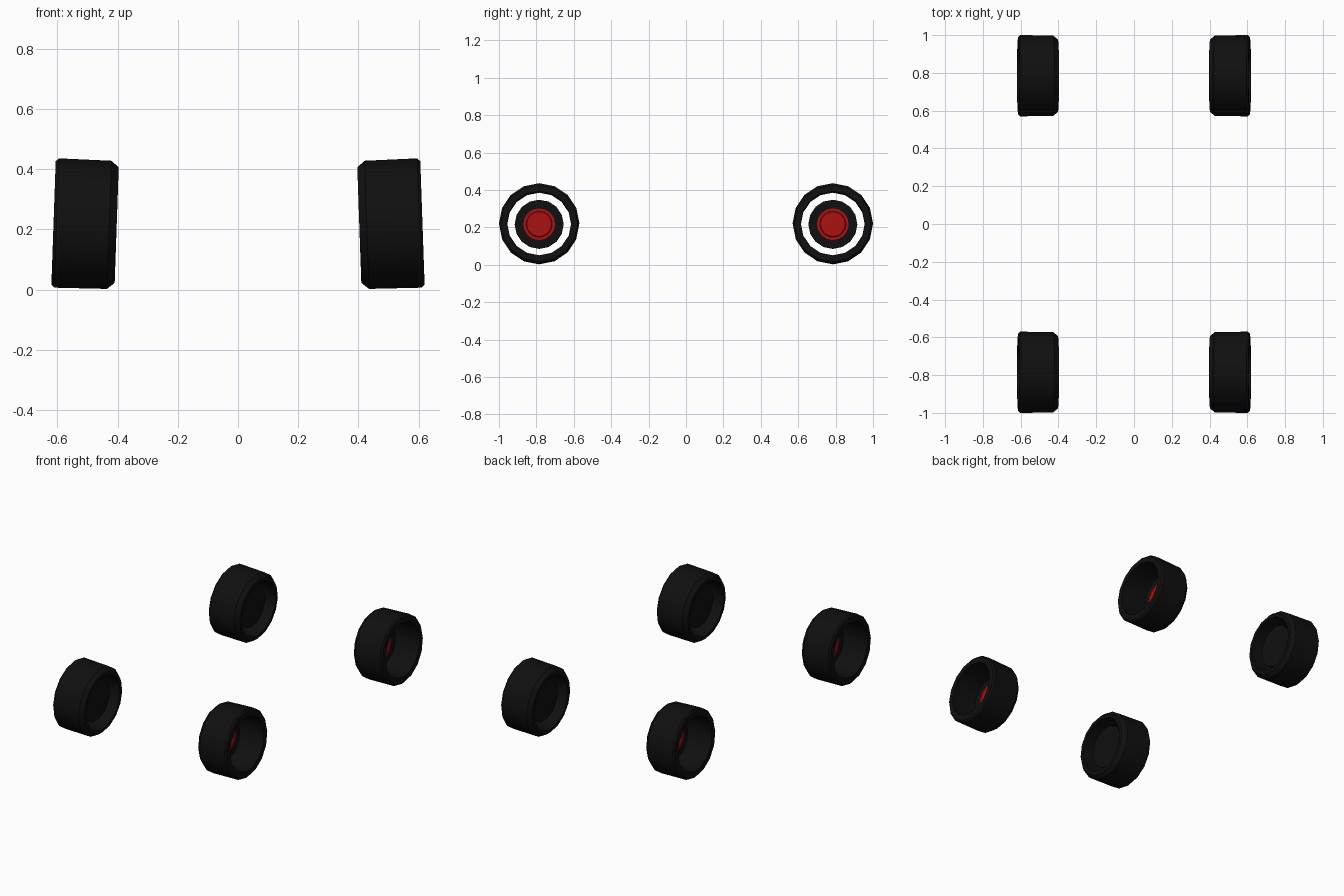
import bpy, bmesh, math
from mathutils import Matrix

if "Cube" in bpy.data.objects:
    bpy.data.objects.remove(bpy.data.objects["Cube"])

SEG = 16
CAMBER = math.radians(2.0)


def material(name, rgb):
    m = bpy.data.materials.new(name)
    m.diffuse_color = (*rgb, 1.0)
    m.use_nodes = True
    m.node_tree.nodes["Principled BSDF"].inputs["Base Color"].default_value = m.diffuse_color
    return m


rubber = material("black rubber", (0.005, 0.005, 0.005))
red = material("red cap", (0.40, 0.006, 0.006))


def lathe(name, profile, mat, placement, closed):
    """Spin (offset along axle, radius) points around the x axis."""
    bm = bmesh.new()
    rings = []
    for u, r in profile:
        rings.append([bm.verts.new((u, r * math.cos(a), r * math.sin(a)))
                      for a in (2 * math.pi * i / SEG for i in range(SEG))])
    pairs = list(zip(rings, rings[1:]))
    if closed:
        pairs.append((rings[-1], rings[0]))
    else:
        bm.faces.new(rings[0])
        bm.faces.new(rings[-1])
    for a, b in pairs:
        for i in range(SEG):
            j = (i + 1) % SEG
            bm.faces.new((a[i], a[j], b[j], b[i]))
    bm.transform(placement)
    bmesh.ops.recalc_face_normals(bm, faces=bm.faces)
    mesh = bpy.data.meshes.new(name)
    bm.to_mesh(mesh)
    bm.free()
    mesh.materials.append(mat)
    ob = bpy.data.objects.new(name, mesh)
    bpy.context.collection.objects.link(ob)
    bpy.ops.object.select_all(action='DESELECT')
    ob.select_set(True)
    bpy.context.view_layer.objects.active = ob
    bpy.ops.object.shade_smooth_by_angle(angle=math.radians(30))


# Profiles: first value points outward along the axle, second is the radius
TYRE = [(-0.105, 0.171), (-0.105, 0.192), (-0.080, 0.213),
        (0.095, 0.215), (0.105, 0.205), (0.105, 0.171)]
HUB = [(-0.060, 0.131), (-0.035, 0.131)]
CAP = [(-0.036, 0.085), (-0.030, 0.085), (-0.030, 0.070), (-0.024, 0.066)]

# Four cambered wheels, tops leaning inward
for side, sx in (("right", 1), ("left", -1)):
    for end, y in (("front", -0.785), ("rear", 0.785)):
        place = (Matrix.Diagonal((sx, 1, 1, 1))
                 @ Matrix.Translation((0.508, y, 0.218))
                 @ Matrix.Rotation(-CAMBER, 4, 'Y'))
        tag = f"{end}_{side}"
        lathe(f"tyre_{tag}", TYRE, rubber, place, True)
        lathe(f"hub_disc_{tag}", HUB, rubber, place, False)
        lathe(f"hub_cap_{tag}", CAP, red, place, False)
